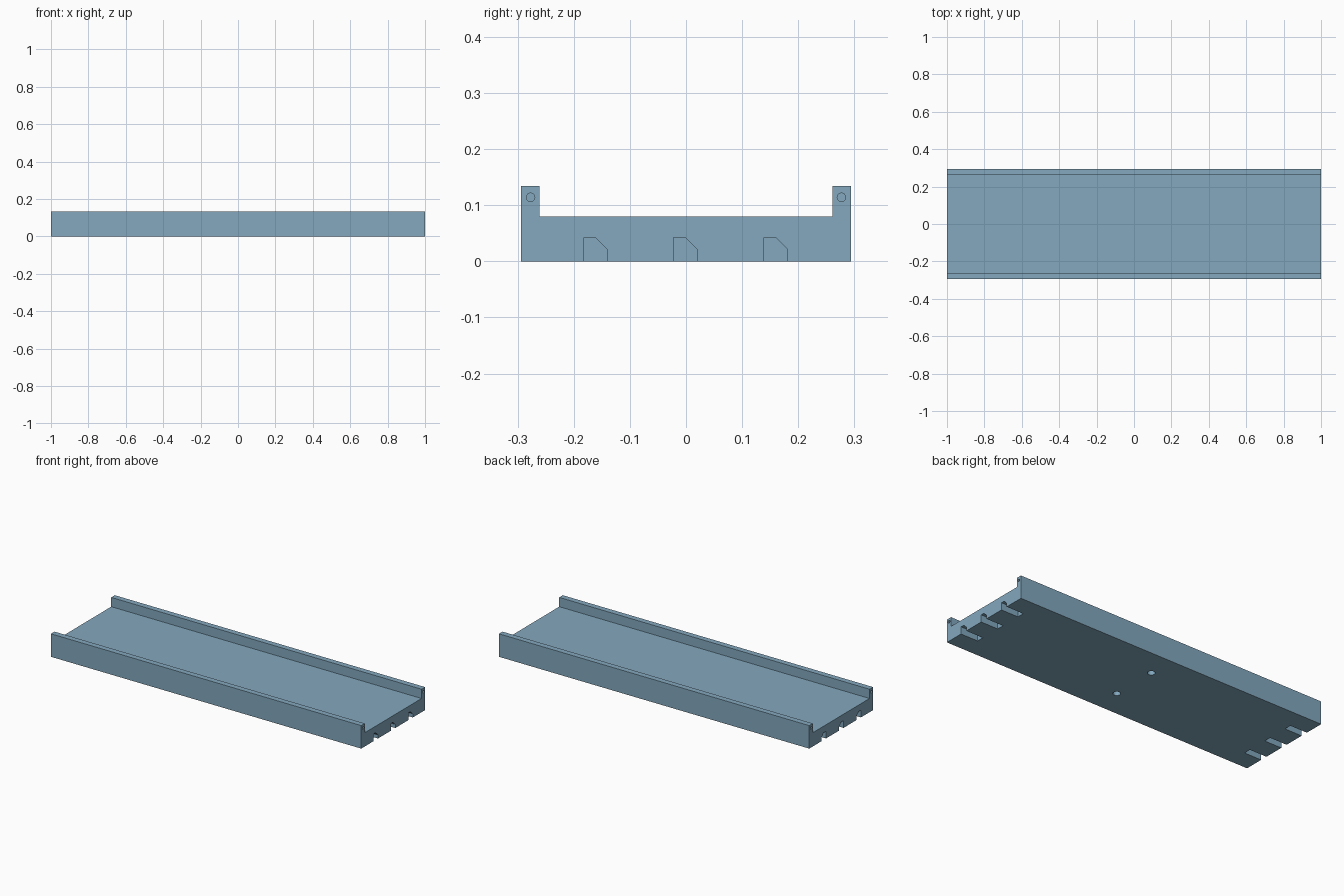
import bpy, math

if "Cube" in bpy.data.objects:
    bpy.data.objects.remove(bpy.data.objects["Cube"])

W, H, FLOOR, WALL = 0.294, 0.134, 0.08, 0.033   # half width, heights, wall thickness

paint = bpy.data.materials.new("steel_blue")
paint.diffuse_color = (0.227, 0.392, 0.515, 1)
paint.use_nodes = True
paint.node_tree.nodes["Principled BSDF"].inputs["Base Color"].default_value = paint.diffuse_color


def prism(name, profile, x0, x1):
    """Extrude a (y, z) profile along x."""
    n = len(profile)
    verts = [(x, y, z) for x in (x0, x1) for y, z in profile]
    faces = [tuple(reversed(range(n))), tuple(range(n, 2 * n))]
    faces += [(i, (i + 1) % n, n + (i + 1) % n, n + i) for i in range(n)]
    mesh = bpy.data.meshes.new(name)
    mesh.from_pydata(verts, [], faces)
    mesh.materials.append(paint)
    obj = bpy.data.objects.new(name, mesh)
    bpy.context.collection.objects.link(obj)
    return obj


def peg(name, loc, r, depth, rot=(0, 0, 0)):
    bpy.ops.mesh.primitive_cylinder_add(vertices=32, radius=r, depth=depth,
                                        location=loc, rotation=rot)
    obj = bpy.context.object
    obj.name = name
    obj.data.materials.append(paint)
    return obj


# Channel body: floor with a raised wall along each long side
inner = W - WALL
channel = prism("channel", [(-W, 0), (W, 0), (W, H), (inner, H), (inner, FLOOR),
                            (-inner, FLOOR), (-inner, H), (-W, H)], -1, 1)

cutters = []
for end in (-1, 1):
    # Chamfered slots under each end
    x0, x1 = sorted((end * 0.89, end * 1.02))
    for y in (-0.161, -0.001, 0.16):
        cutters.append(prism("slot_cutter", [
            (y - 0.021, -0.02), (y + 0.021, -0.02), (y + 0.021, 0.021),
            (y, 0.042), (y - 0.021, 0.042)], x0, x1))
    # Blind pin holes in the wall ends
    for side in (-1, 1):
        cutters.append(peg("pin_hole_cutter", (end, side * 0.277, 0.114),
                           0.0075, 0.16, (0, math.pi / 2, 0)))

# Blind holes in the underside
for side in (-1, 1):
    cutters.append(peg("base_hole_cutter", (0, side * 0.137, 0), 0.02, 0.08))

for cutter in cutters:
    cutter.hide_render = True
    cutter.hide_set(True)
    cut = channel.modifiers.new("cut", 'BOOLEAN')
    cut.operation = 'DIFFERENCE'
    cut.solver = 'EXACT'
    cut.object = cutter

# Apply the cuts, remove the cutters, smooth only the round holes
bpy.ops.object.select_all(action='DESELECT')
bpy.context.view_layer.objects.active = channel
channel.select_set(True)
for cut in list(channel.modifiers):
    bpy.ops.object.modifier_apply(modifier=cut.name)
for cutter in cutters:
    bpy.data.objects.remove(cutter)
bpy.ops.object.shade_smooth_by_angle(angle=math.radians(30))
